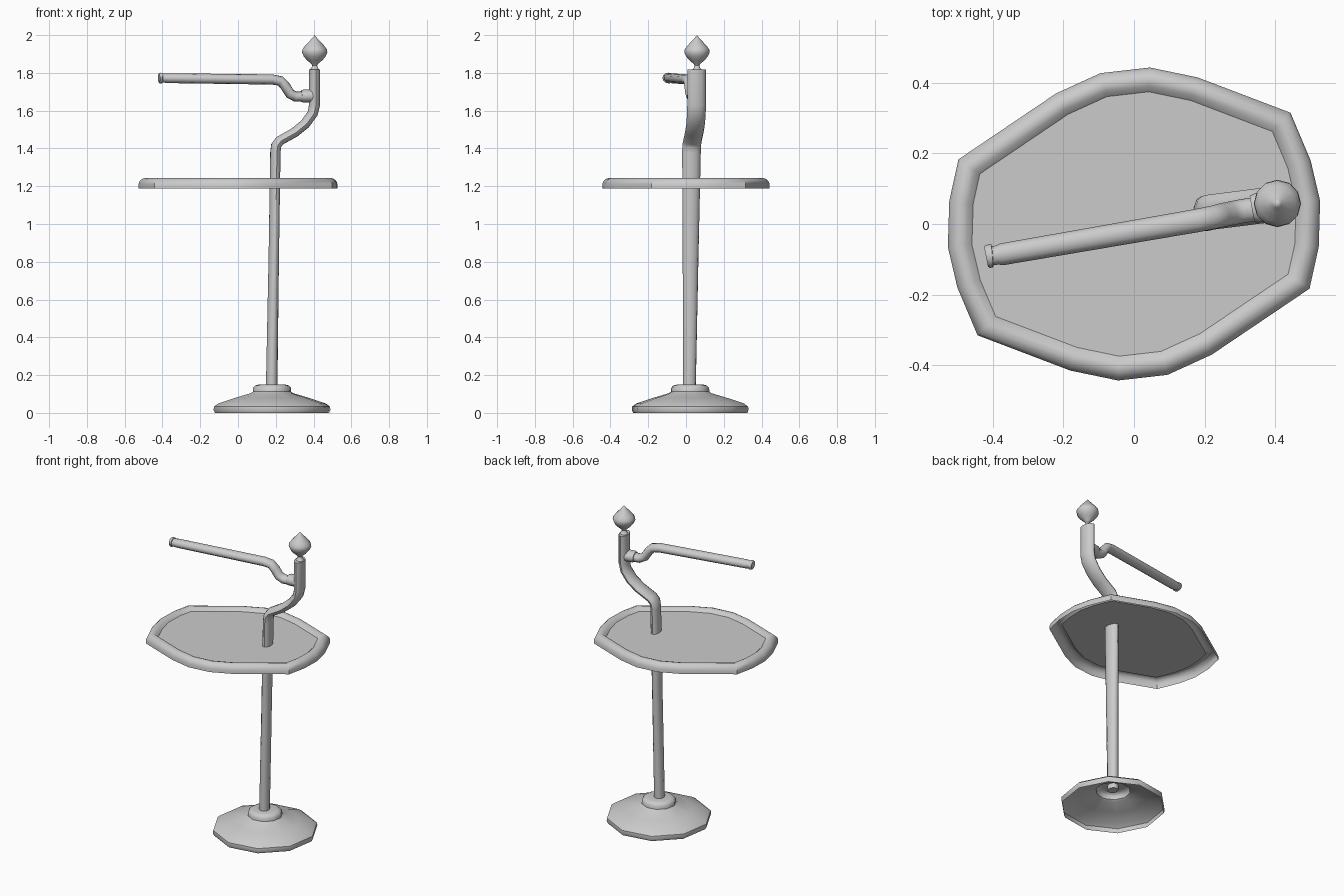
import bpy, bmesh, math
from mathutils import Vector


def make(name, rings, cap_start=False, cap_end=False, angle=42):
    """Skin a list of equal-length vertex rings into one object."""
    bm = bmesh.new()
    loops = [[bm.verts.new(p) for p in ring] for ring in rings]
    n = len(loops[0])
    for a, b in zip(loops, loops[1:]):
        for i in range(n):
            j = (i + 1) % n
            bm.faces.new((a[i], a[j], b[j], b[i]))
    if cap_start:
        bm.faces.new(loops[0][::-1])
    if cap_end:
        bm.faces.new(loops[-1])
    bmesh.ops.remove_doubles(bm, verts=bm.verts, dist=1e-5)
    bmesh.ops.recalc_face_normals(bm, faces=bm.faces)
    me = bpy.data.meshes.new(name)
    bm.to_mesh(me)
    bm.free()
    ob = bpy.data.objects.new(name, me)
    bpy.context.collection.objects.link(ob)
    bpy.ops.object.select_all(action='DESELECT')
    ob.select_set(True)
    bpy.context.view_layer.objects.active = ob
    bpy.ops.object.shade_smooth_by_angle(angle=math.radians(angle))
    return ob


def lathe(cx, cy, profile, n=10, turn=0.0):
    """Rings of a turned part; profile is (radius, z)."""
    return [[(cx + r * math.cos(turn + math.tau * i / n),
              cy + r * math.sin(turn + math.tau * i / n), z) for i in range(n)]
            for r, z in profile]


def sweep(path, side, n=12):
    """Rings of an oval tube; path is (x, y, z, in-plane radius, side radius)."""
    pts = [Vector(p[:3]) for p in path]
    rings = []
    for k, p in enumerate(path):
        d0 = (pts[k] - pts[k - 1]).normalized() if k else Vector()
        d1 = (pts[k + 1] - pts[k]).normalized() if k + 1 < len(pts) else Vector()
        t = (d0 + d1).normalized()
        v = Vector(side)
        v = (v - t * v.dot(t)).normalized()
        u = v.cross(t)
        rings.append([pts[k] + u * p[3] * math.cos(math.tau * i / n)
                      + v * p[4] * math.sin(math.tau * i / n) for i in range(n)])
    return rings


# Ten-sided hollow foot with collar
make("base", lathe(0.18, 0.022, [(0.306, 0), (0.313, 0.015), (0.311, 0.033), (0.288, 0.05),
     (0.2, 0.079), (0.115, 0.104), (0.103, 0.112), (0.102, 0.132), (0.09, 0.145),
     (0.07, 0.15), (0.025, 0.15)], turn=math.radians(9)))

# Leaning post that bends outward above the tray
make("post", sweep([
    (0.178, 0.018, 0.12, 0.031, 0.034), (0.189, 0.024, 0.8, 0.028, 0.042),
    (0.198, 0.029, 1.38, 0.027, 0.05), (0.202, 0.03, 1.415, 0.027, 0.05),
    (0.22, 0.034, 1.44, 0.026, 0.05), (0.30, 0.044, 1.485, 0.026, 0.05),
    (0.355, 0.051, 1.53, 0.027, 0.05), (0.395, 0.055, 1.585, 0.028, 0.05),
    (0.405, 0.056, 1.63, 0.029, 0.05), (0.405, 0.056, 1.818, 0.029, 0.05)],
    (-0.17, 0.985, 0)), cap_start=True, cap_end=True)

# Pointed finial
make("finial", lathe(0.406, 0.058, [(0.028, 1.815), (0.017, 1.826), (0.013, 1.84),
     (0.018, 1.848), (0.042, 1.868), (0.058, 1.888), (0.067, 1.908), (0.065, 1.924),
     (0.052, 1.942), (0.028, 1.968), (0.012, 1.985), (0, 2.0)], n=12))

# Tray: half outline, repeated by a half turn
half = [(0.497, -0.183), (0.523, -0.065), (0.527, 0.065), (0.5, 0.18), (0.443, 0.315),
        (0.18, 0.415), (0.045, 0.443), (-0.095, 0.427), (-0.22, 0.37)]
outline = [Vector((s * x, s * y)) for s in (1, -1) for x, y in half]


def inset(d):
    out = []
    for i, p in enumerate(outline):
        a = (p - outline[i - 1]).normalized()
        b = (outline[(i + 1) % len(outline)] - p).normalized()
        na, nb = Vector((-a.y, a.x)), Vector((-b.y, b.x))
        m = (na + nb).normalized()
        out.append(p + m * (d / m.dot(na)))
    return out


tray_profile = [(0, 1.188), (0, 1.212), (0.007, 1.228), (0.02, 1.239),
                (0.035, 1.244), (0.052, 1.239), (0.068, 1.224)]
make("tray", [[(p.x, p.y, z) for p in inset(d)] for d, z in tray_profile],
     cap_end=True, angle=35)

# Cranked side arm with a notched end
across = (-0.165, 0.986, 0)
make("arm", sweep([
    (0.35, 0.043, 1.674, 0.027, 0.034), (0.305, 0.036, 1.674, 0.027, 0.034),
    (0.275, 0.03, 1.69, 0.027, 0.034), (0.25, 0.025, 1.73, 0.027, 0.034),
    (0.225, 0.019, 1.757, 0.027, 0.033), (0.18, 0.01, 1.765, 0.027, 0.033),
    (-0.375, -0.086, 1.772, 0.026, 0.031), (-0.388, -0.088, 1.772, 0.024, 0.027),
    (-0.40, -0.09, 1.772, 0.024, 0.027), (-0.402, -0.09, 1.772, 0.028, 0.033),
    (-0.414, -0.092, 1.773, 0.028, 0.033), (-0.419, -0.093, 1.773, 0.024, 0.028)],
    across), cap_start=True, cap_end=True)

# Collar joining arm to post
make("arm_collar", sweep([
    (0.40, 0.054, 1.677, 0.034, 0.043), (0.345, 0.045, 1.677, 0.034, 0.041),
    (0.334, 0.043, 1.677, 0.03, 0.037)], across), cap_start=True, cap_end=True)
